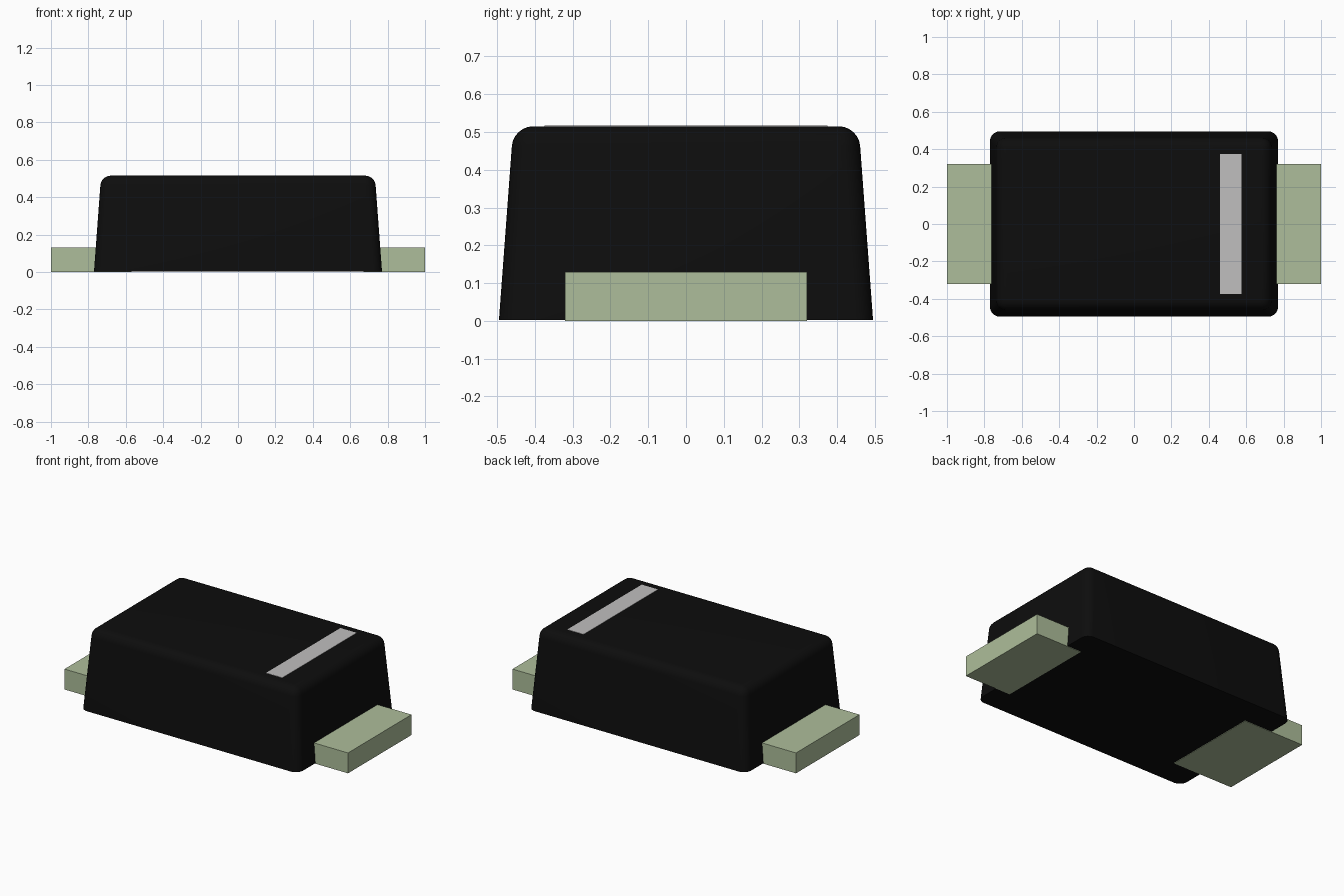
import bpy
import bmesh
import math

old = bpy.data.objects.get("Cube")
if old:
    bpy.data.objects.remove(old, do_unlink=True)


def make_material(name, rgb):
    mat = bpy.data.materials.new(name)
    mat.use_nodes = True
    mat.diffuse_color = (*rgb, 1)
    bsdf = mat.node_tree.nodes["Principled BSDF"]
    bsdf.inputs["Base Color"].default_value = (*rgb, 1)
    bsdf.inputs["Roughness"].default_value = 0.6
    return mat


def make_box(name, low, high, mat, top_inset=0.0):
    """Box between two corners, with an optional draft on its sides."""
    bm = bmesh.new()
    bmesh.ops.create_cube(bm, size=1)
    for v in bm.verts:
        at_top = v.co.z > 0
        for i in range(3):
            sign = 1 if v.co[i] > 0 else -1
            v.co[i] = high[i] if sign > 0 else low[i]
            if at_top and i < 2:
                v.co[i] -= sign * top_inset
    mesh = bpy.data.meshes.new(name)
    bm.to_mesh(mesh)
    bm.free()
    mesh.materials.append(mat)
    obj = bpy.data.objects.new(name, mesh)
    bpy.context.collection.objects.link(obj)
    return obj


black = make_material("black plastic", (0.004, 0.004, 0.004))
metal = make_material("pale green metal", (0.42, 0.515, 0.325))
grey = make_material("light grey paint", (0.53, 0.52, 0.52))

# Moulded body: drafted sides, rounded corners and top rim, sharp foot
body = make_box("body", (-0.77, -0.495, 0.003), (0.77, 0.495, 0.515), black, 0.038)
bm = bmesh.new()
bm.from_mesh(body.data)
rounded = [e for e in bm.edges if max(v.co.z for v in e.verts) > 0.1]
bmesh.ops.bevel(bm, geom=rounded, offset=0.052, offset_type='OFFSET',
                segments=6, profile=0.5, affect='EDGES')
bm.to_mesh(body.data)
bm.free()
bpy.ops.object.select_all(action='DESELECT')
body.select_set(True)
bpy.context.view_layer.objects.active = body
bpy.ops.object.shade_smooth_by_angle(angle=math.radians(35))

# Flat terminals, reaching under the body by different amounts
make_box("left_terminal", (0.67, -0.32, 0), (1, 0.32, 0.13), metal)
make_box("right_terminal", (-1, -0.32, 0), (-0.57, 0.32, 0.13), metal)

# Painted polarity band on the top
make_box("polarity_band", (0.46, -0.375, 0.511), (0.575, 0.375, 0.517), grey)
